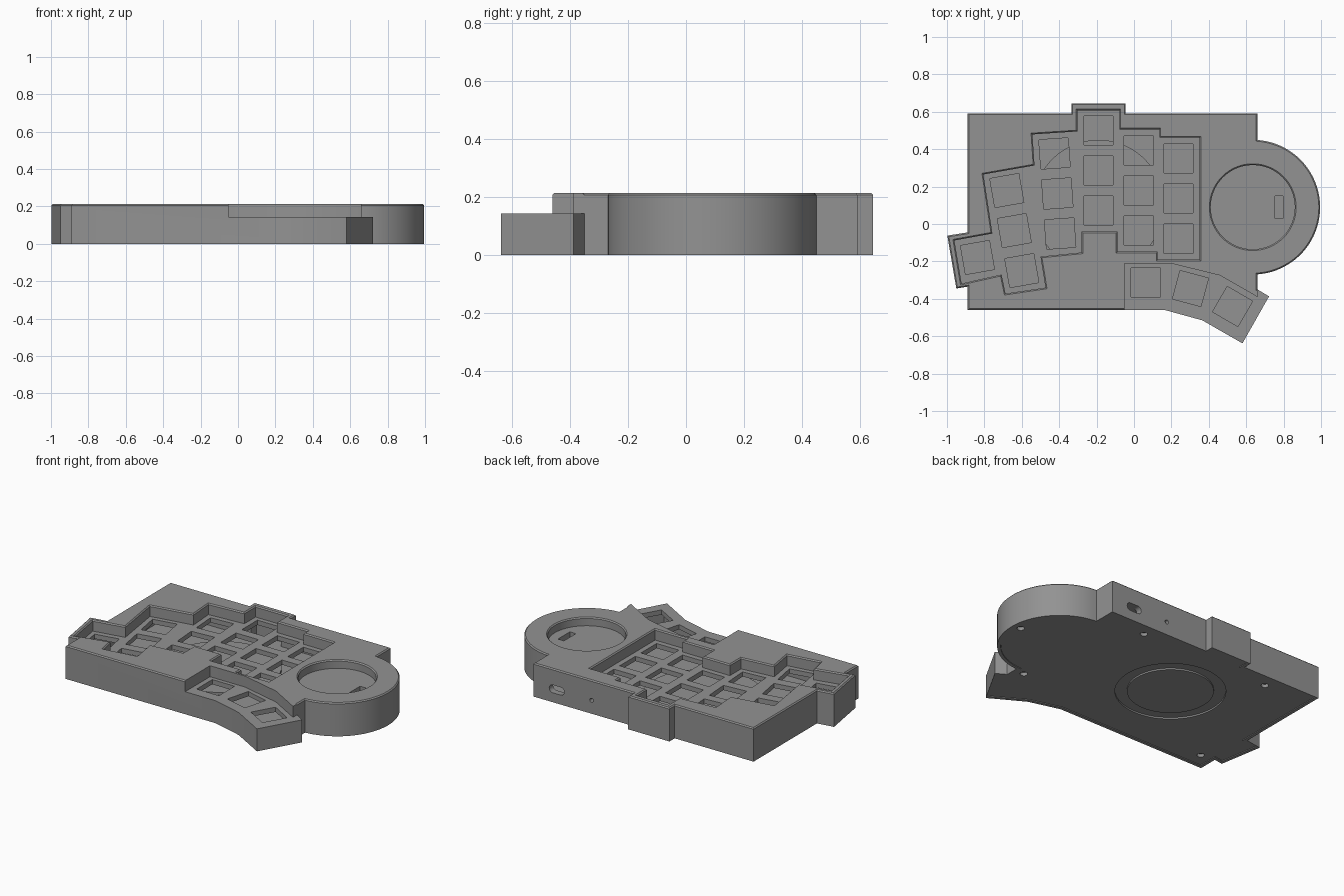
import bpy, bmesh, math
from mathutils import Vector

if "Cube" in bpy.data.objects:
    bpy.data.objects.remove(bpy.data.objects["Cube"])

grey = bpy.data.materials.new("case_grey")
grey.diffuse_color = (0.29, 0.29, 0.29, 1)
grey.use_nodes = True
grey.node_tree.nodes["Principled BSDF"].inputs["Base Color"].default_value = grey.diffuse_color


def offset(pts, d):
    """Mitred inset of a counter-clockwise outline (negative grows it)."""
    out = []
    n = len(pts)
    for i in range(n):
        p = Vector(pts[i])
        a = (p - Vector(pts[i - 1])).normalized()
        b = (Vector(pts[(i + 1) % n]) - p).normalized()
        na, nb = Vector((-a.y, a.x)), Vector((-b.y, b.x))
        out.append(p + (na + nb) * (d / (1 + na.dot(nb))))
    return out


def prism(name, pts, levels):
    """Stack copies of an outline at (z, inset) levels and skin them."""
    area = sum(pts[i - 1][0] * pts[i][1] - pts[i][0] * pts[i - 1][1] for i in range(len(pts)))
    if area < 0:
        pts = pts[::-1]
    bm = bmesh.new()
    rings = [[bm.verts.new((p[0], p[1], z)) for p in offset(pts, d)] for z, d in levels]
    n = len(pts)
    for lo, hi in zip(rings, rings[1:]):
        for i in range(n):
            j = (i + 1) % n
            bm.faces.new((lo[i], lo[j], hi[j], hi[i]))
    bm.faces.new(rings[0][::-1])
    bm.faces.new(rings[-1])
    bmesh.ops.recalc_face_normals(bm, faces=bm.faces)
    me = bpy.data.meshes.new(name)
    bm.to_mesh(me)
    bm.free()
    me.materials.append(grey)
    ob = bpy.data.objects.new(name, me)
    bpy.context.collection.objects.link(ob)
    return ob


def circle(cx, cy, r, n=64):
    return [(cx + r * math.cos(math.tau * i / n), cy + r * math.sin(math.tau * i / n)) for i in range(n)]


def rect(cx, cy, w, h, deg=0):
    c, s = math.cos(math.radians(deg)), math.sin(math.radians(deg))
    return [(cx + x * c - y * s, cy + x * s + y * c)
            for x, y in ((-w/2, -h/2), (w/2, -h/2), (w/2, h/2), (-w/2, h/2))]


def cut(ob, cutter):
    m = ob.modifiers.new("cut", 'BOOLEAN')
    m.operation, m.solver, m.object = 'DIFFERENCE', 'EXACT', cutter
    bpy.context.view_layer.objects.active = ob
    bpy.ops.object.modifier_apply(modifier=m.name)
    bpy.data.objects.remove(cutter)


# Case outline: rectangle with round pad end, angled thumb wing and side tabs
PAD = (0.635, 0.09)
arc = [(PAD[0] + 0.36 * math.cos(math.radians(a)), PAD[1] + 0.36 * math.sin(math.radians(a)))
       for a in range(-86, 87, 4)]
outline = ([(-0.89, -0.46), (0.165, -0.46), (0.365, -0.515), (0.58, -0.638), (0.722, -0.387), (0.66, -0.35)]
           + arc +
           [(0.66, 0.592), (-0.045, 0.592), (-0.045, 0.645), (-0.335, 0.645), (-0.335, 0.592),
            (-0.89, 0.592), (-0.89, -0.045), (-0.998, -0.062), (-0.95, -0.345), (-0.89, -0.335)])
TOP, DECK, ROOF = 0.213, 0.143, 0.113
EDGE = 0.007
case = prism("case", outline, [(0, 0), (TOP - EDGE, 0), (TOP, EDGE)])

# Hollow underside with a lip for the base plate
cut(case, prism("cavity", outline, [(-0.02, 0.02), (0.035, 0.02), (0.035, 0.04), (ROOF, 0.04)]))

# Lowered thumb wing
wing = [(-0.05, -0.21), (0.195, -0.21), (0.46, -0.275), (0.66, -0.39), (0.661, -0.3),
        (0.8, -0.3), (0.8, -0.8), (-0.05, -0.8)]
cut(case, prism("wing_step", wing, [(DECK, 0), (0.3, 0)]))

# Stepped key well with a chamfered rim
well = [(-0.302, 0.607), (-0.078, 0.607), (-0.078, 0.505), (0.136, 0.505), (0.136, 0.462),
        (0.35, 0.462), (0.35, -0.19), (0.126, -0.19), (0.126, -0.147), (-0.088, -0.147),
        (-0.088, -0.04), (-0.281, -0.04), (-0.281, -0.152), (-0.5, -0.174), (-0.473, -0.34),
        (-0.687, -0.372), (-0.708, -0.27), (-0.922, -0.318), (-0.96, -0.088), (-0.757, -0.051),
        (-0.805, 0.265), (-0.532, 0.313), (-0.543, 0.479), (-0.302, 0.495)]
rim = [(TOP - EDGE, 0), (TOP, -EDGE), (TOP + 0.02, -EDGE)]
cut(case, prism("well", well, [(DECK, 0)] + rim))

# Key openings: columns as (x, y of top key, step x, angle)
keys = []
for x, y, dx, deg in ((-0.19, 0.5, 0, 0), (0.025, 0.393, 0, 0), (0.238, 0.35, 0, 0),
                      (-0.425, 0.377, 0.015, 4), (-0.68, 0.179, 0.04, 10)):
    keys += [(x + dx * r, y - 0.214 * r, deg) for r in range(3)]
keys += [(-0.837, -0.179, 10), (0.062, -0.313, 0), (0.302, -0.345, -15), (0.527, -0.441, -30)]
for x, y, deg in keys:
    cut(case, prism("key_hole", rect(x, y, 0.157, 0.157, deg), [(0.1, 0), (DECK + 0.02, 0)]))

# Round pad recess and its cable slot
cut(case, prism("pad_recess", circle(*PAD, 0.225), [(0.16, 0)] + rim))
cut(case, prism("cable_slot", rect(0.775, 0.09, 0.042, 0.12), [(0.1, 0), (0.18, 0)]))


# Rear port and reset hole, drawn flat then stood upright through the wall
def rear_cut(name, pts, x, z):
    c = prism(name, pts, [(-0.06, 0), (0.06, 0)])
    c.rotation_euler = (math.pi / 2, 0, 0)
    c.location = (x, 0.585, z)
    bpy.context.view_layer.update()
    cut(case, c)


port = [(sx * 0.028 + 0.025 * math.cos(a), 0.025 * math.sin(a))
        for sx, start in ((1, -90), (-1, 90))
        for a in (math.radians(start + 22.5 * k) for k in range(9))]
rear_cut("rear_port", port, 0.495, 0.085)
rear_cut("reset_hole", circle(0, 0, 0.013, 16), 0.25, 0.085)

# Base plate with ring groove and screw holes
base = prism("base_plate", outline, [(0.004, 0.021), (0.034, 0.021)])
RING = (-0.19, 0.1)
groove = prism("groove", circle(*RING, 0.32), [(-0.02, 0), (0.014, 0)])
cut(groove, prism("groove_core", circle(*RING, 0.25), [(-0.1, 0), (0.1, 0)]))
cut(base, groove)
for x, y in ((0.936, 0.1), (0.35, 0.506), (0.586, -0.29), (-0.565, 0.5), (-0.797, -0.353)):
    cut(base, prism("screw_hole", circle(x, y, 0.022, 24), [(-0.02, 0), (0.025, 0)]))

# Raised disc inside the base
disc = prism("inner_disc", circle(*RING, 0.35), [(0.034, 0), (0.05, 0)])

for ob in (case, base, disc):
    bpy.ops.object.select_all(action='DESELECT')
    ob.select_set(True)
    bpy.context.view_layer.objects.active = ob
    bpy.ops.object.shade_smooth_by_angle(angle=math.radians(25))
